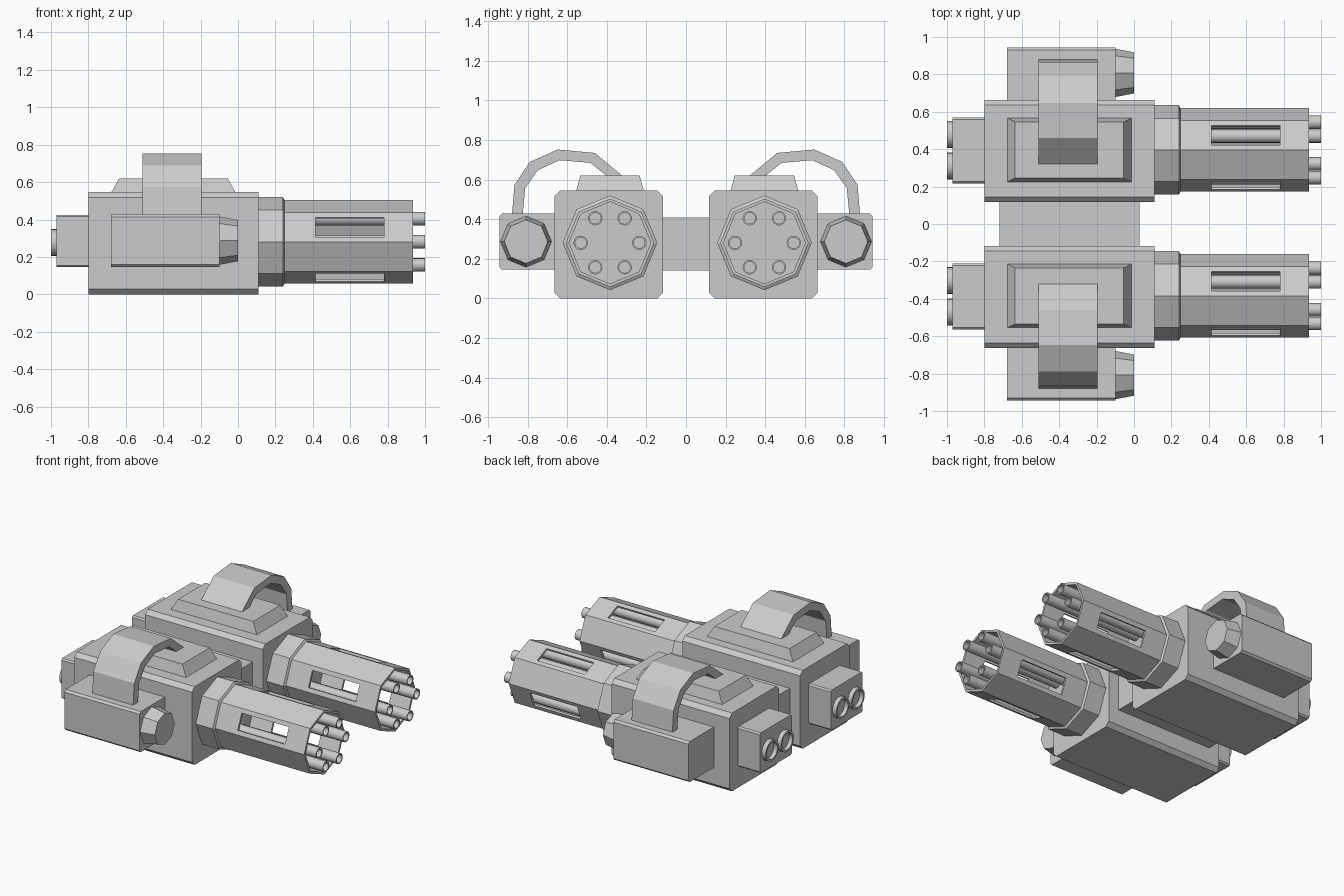
import bpy, bmesh, math
from mathutils import Vector

if "Cube" in bpy.data.objects:
    bpy.data.objects.remove(bpy.data.objects["Cube"])

grey = bpy.data.materials.new("gunmetal_grey")
grey.diffuse_color = (0.6, 0.6, 0.6, 1)
grey.use_nodes = True
grey.node_tree.nodes["Principled BSDF"].inputs["Base Color"].default_value = grey.diffuse_color


def finish(name, bm, smooth=False):
    bmesh.ops.remove_doubles(bm, verts=bm.verts, dist=1e-5)
    bmesh.ops.recalc_face_normals(bm, faces=bm.faces)
    me = bpy.data.meshes.new(name)
    bm.to_mesh(me)
    bm.free()
    me.materials.append(grey)
    ob = bpy.data.objects.new(name, me)
    bpy.context.collection.objects.link(ob)
    if smooth:
        bpy.ops.object.select_all(action='DESELECT')
        ob.select_set(True)
        bpy.context.view_layer.objects.active = ob
        bpy.ops.object.shade_smooth_by_angle(angle=math.radians(40))
    return ob


def extrude_x(name, profile, x0, x1):
    """Extrude a closed (y, z) profile along x."""
    bm = bmesh.new()
    f = bm.faces.new([bm.verts.new((x0, y, z)) for y, z in profile])
    top = bmesh.ops.extrude_face_region(bm, geom=[f])["geom"]
    bmesh.ops.translate(bm, vec=(x1 - x0, 0, 0),
                        verts=[g for g in top if isinstance(g, bmesh.types.BMVert)])
    return_faces = [g for g in bm.faces if g is f]
    if not return_faces:
        bmesh.ops.holes_fill(bm, edges=bm.edges)
    return finish(name, bm)


def box(name, x0, x1, y0, y1, z0, z1, c=0.0):
    """Box along x whose four long edges are chamfered by c."""
    if c == 0:
        prof = [(y0, z0), (y1, z0), (y1, z1), (y0, z1)]
    else:
        prof = [(y0 + c, z0), (y1 - c, z0), (y1, z0 + c), (y1, z1 - c),
                (y1 - c, z1), (y0 + c, z1), (y0, z1 - c), (y0, z0 + c)]
    return extrude_x(name, prof, x0, x1)


def lathe_x(name, profile, n, cy, cz, smooth=False):
    """Revolve (x, radius) points about an axis parallel to x."""
    bm = bmesh.new()
    rings = []
    for x, r in profile:
        rings.append([bm.verts.new((x, cy + r * math.cos(math.tau * i / n),
                                    cz + r * math.sin(math.tau * i / n))) for i in range(n)])
    for a, b in zip(rings, rings[1:]):
        for i in range(n):
            j = (i + 1) % n
            bm.faces.new((a[i], a[j], b[j], b[i]))
    bm.faces.new(rings[0])
    bm.faces.new(rings[-1])
    return finish(name, bm, smooth)


def sleeve(name, cy, cz, r, xs, wall):
    """Octagonal open tube with a slot in every second side."""
    bm = bmesh.new()
    pts, slotted = [], []
    for k in range(8):
        a, b = (Vector((math.cos(t), math.sin(t))) * r
                for t in (k * math.pi / 4, (k + 1) * math.pi / 4))
        if k % 2:
            pts += [a, a.lerp(b, 0.17), a.lerp(b, 0.83)]
            slotted += [False, True, False]
        else:
            pts.append(a)
            slotted.append(False)
    rows = [[bm.verts.new((x, cy + p.x, cz + p.y)) for p in pts] for x in xs]
    n = len(pts)
    for s in range(3):
        for i in range(n):
            if s == 1 and slotted[i]:
                continue
            j = (i + 1) % n
            # wound so that the normals point outwards
            bm.faces.new((rows[s][i], rows[s][j], rows[s + 1][j], rows[s + 1][i]))
    ob = finish(name, bm)
    m = ob.modifiers.new("wall", 'SOLIDIFY')
    m.thickness = wall
    m.offset = -1
    m.use_even_offset = True
    return ob


def frustum(name, cx, cy, z0, z1, base, top):
    bm = bmesh.new()
    bmesh.ops.create_cube(bm, size=2)
    for v in bm.verts:
        hx, hy = top if v.co.z > 0 else base
        v.co = (cx + v.co.x * hx, cy + v.co.y * hy, z1 if v.co.z > 0 else z0)
    return finish(name, bm)


# feed strap cross-section for the +y side: outer line, then inner line back
STRAP = [(0.88, 0.41), (0.866, 0.575), (0.788, 0.69), (0.648, 0.752), (0.46, 0.735),
         (0.31, 0.61), (0.39, 0.61), (0.483, 0.685), (0.638, 0.698), (0.748, 0.648),
         (0.812, 0.557), (0.826, 0.41)]

# bridge joining the two guns
box("bridge", -0.72, 0.03, -0.13, 0.13, 0.14, 0.41)

for s, side in ((-1, "right"), (1, "left")):
    yc = 0.39 * s          # body centre
    yb = yc + 0.006        # barrel axis
    zb = 0.281
    # main housing, rear block and roof plate
    box(f"{side}_housing", -0.80, 0.11, yc - 0.273, yc + 0.273, 0.0, 0.546, 0.028)
    box(f"{side}_rear_block", -0.97, -0.79, yc - 0.173, yc + 0.179, 0.145, 0.425, 0.01)
    frustum(f"{side}_roof_plate", -0.345, yc + 0.006, 0.54, 0.62,
            (0.335, 0.172), (0.29, 0.15))
    # rear exhaust pipes
    for i, d in enumerate((-0.08, 0.088)):
        lathe_x(f"{side}_exhaust_{i}", [(-0.96, 0.072), (-1.0, 0.072), (-1.0, 0.058),
                                        (-0.972, 0.058)], 20, yc + d, 0.277, True)
    # collar, slotted barrel sleeve and six barrels
    lathe_x(f"{side}_collar", [(0.10, 0.239), (0.24, 0.239), (0.25, 0.22)], 8, yb, zb)
    sleeve(f"{side}_barrel_sleeve", yb, zb, 0.223, (0.248, 0.415, 0.78, 0.935), 0.015)
    for i in range(6):
        t = i * math.pi / 3
        lathe_x(f"{side}_barrel_{i}", [(0.24, 0.036), (1.0, 0.036), (1.0, 0.028), (0.9, 0.028)],
                16, yb + 0.148 * math.cos(t), zb + 0.143 * math.sin(t), True)
    # ammunition box with nozzle, and feed strap (mirrored outward)
    y0, y1 = sorted((0.65 * s, 0.943 * s))
    box(f"{side}_ammo_box", -0.68, -0.10, y0, y1, 0.145, 0.428, 0.014)
    lathe_x(f"{side}_ammo_nozzle", [(-0.11, 0.129), (-0.10, 0.129), (0.0, 0.11)],
            8, 0.808 * s, 0.287)
    extrude_x(f"{side}_feed_strap", [(y * s, z) for y, z in STRAP], -0.51, -0.195)
